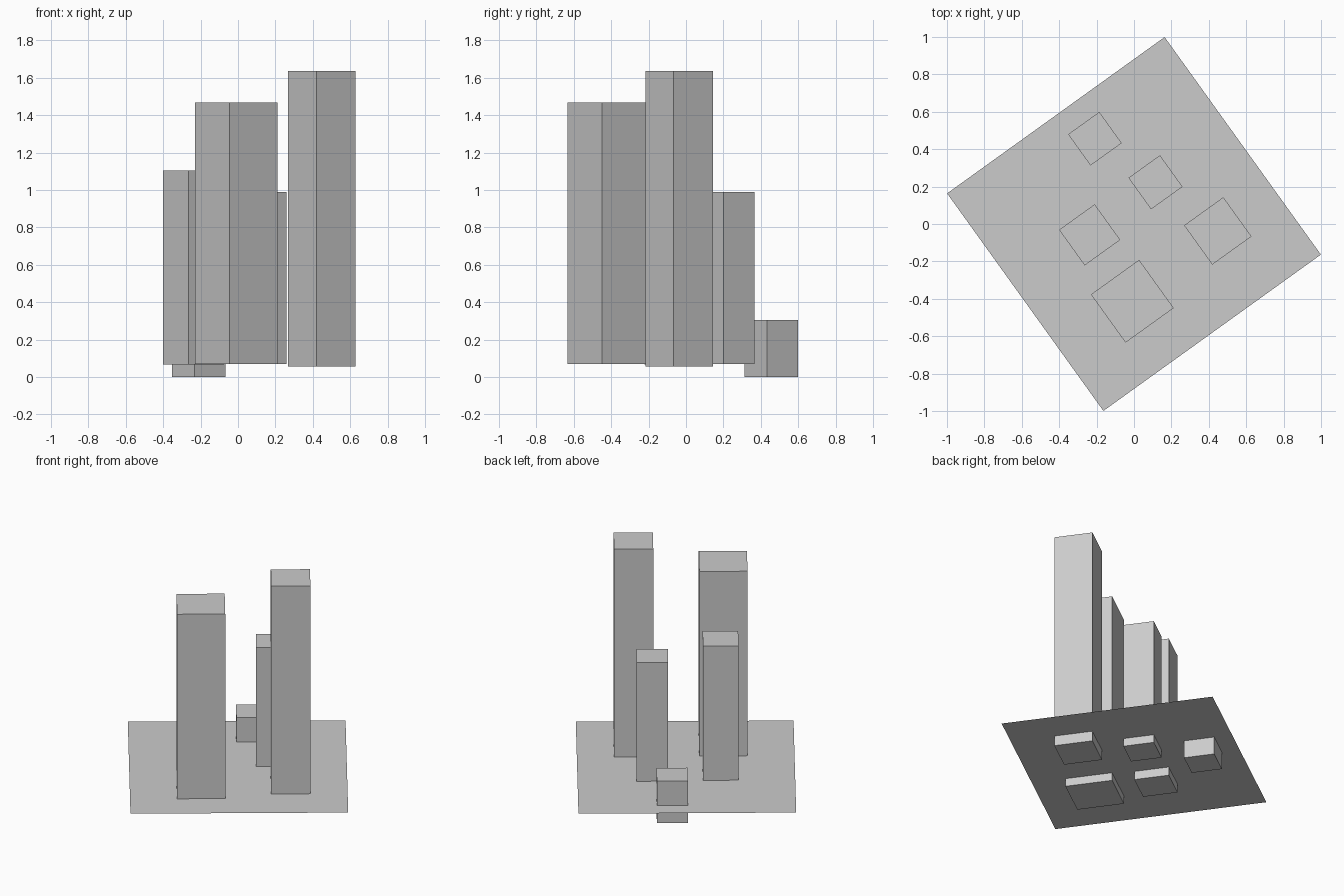
import bpy
import math

default = bpy.data.objects.get("Cube")
if default:
    bpy.data.objects.remove(default, do_unlink=True)

TURN = math.radians(35.7)  # everything shares one heading

grey = bpy.data.materials.new("light_grey")
grey.use_nodes = True
color = (0.6, 0.6, 0.6, 1)
grey.diffuse_color = color
grey.node_tree.nodes["Principled BSDF"].inputs["Base Color"].default_value = color


def finish(name, scale):
    ob = bpy.context.object
    ob.name = name
    ob.scale = scale
    ob.data.materials.append(grey)
    return ob


def tower(name, x, y, side, bottom, top):
    bpy.ops.mesh.primitive_cube_add(
        size=1, location=(x, y, (bottom + top) / 2), rotation=(0, 0, TURN))
    return finish(name, (side, side, top - bottom))


# Flat ground sheet that the towers pass through
bpy.ops.mesh.primitive_plane_add(size=1, location=(0, 0, 0.128), rotation=(0, 0, TURN))
finish("ground_sheet", (1.432, 1.432, 1))

# Square towers
tower("tallest_tower", 0.448, -0.037, 0.258, 0.055, 1.637)
tower("wide_tower", -0.009, -0.413, 0.317, 0.07, 1.467)
tower("middle_tower", -0.237, -0.058, 0.234, 0.066, 1.103)
tower("slim_tower", 0.115, 0.223, 0.207, 0.07, 0.99)
tower("low_block", -0.209, 0.456, 0.205, 0.0, 0.305)
